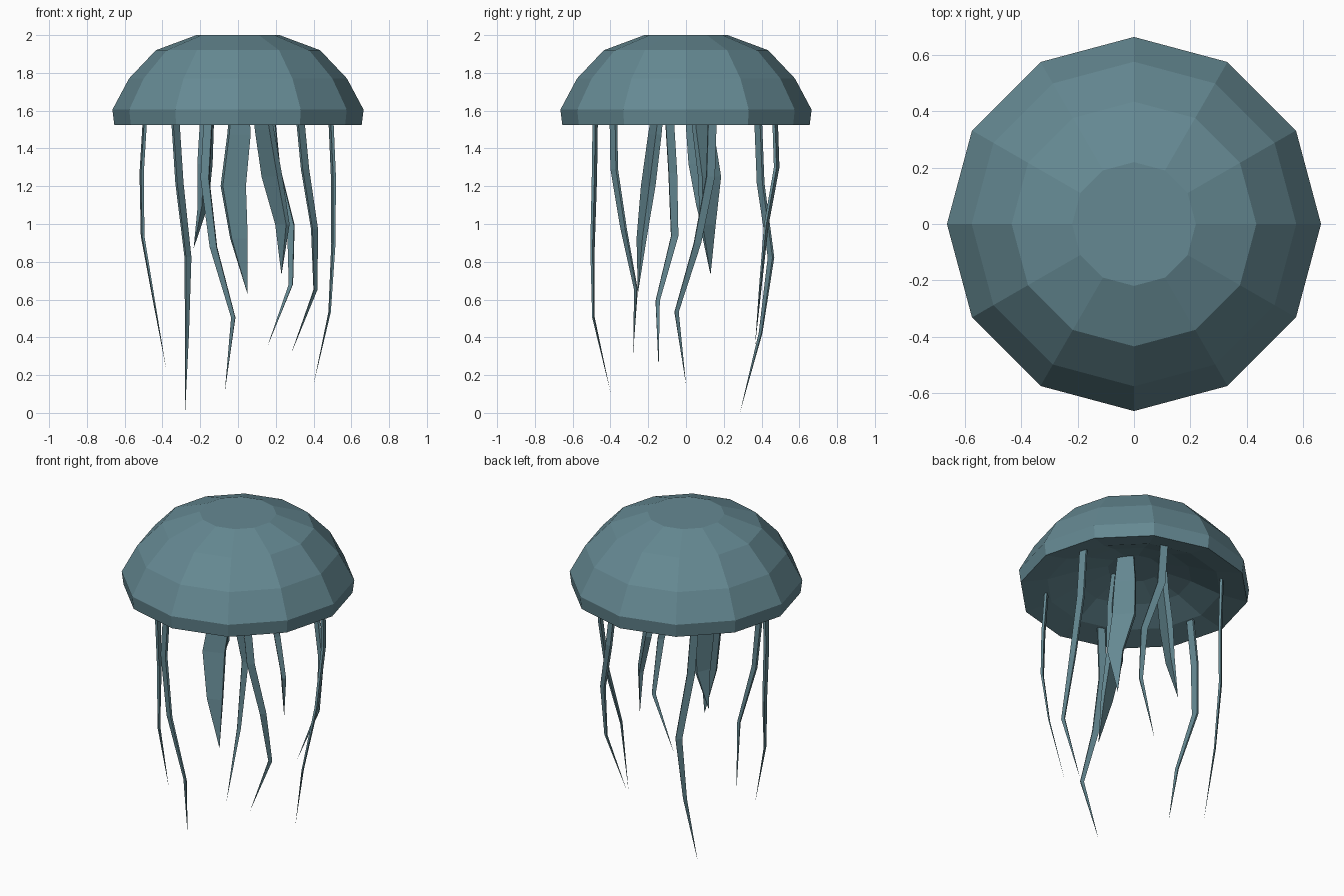
import bpy
import bmesh
from math import atan2, cos, sin, pi, radians
from mathutils import Vector

if "Cube" in bpy.data.objects:
    bpy.data.objects.remove(bpy.data.objects["Cube"], do_unlink=True)

teal = bpy.data.materials.new("muted_teal")
teal.use_nodes = True
colour = (0.13, 0.25, 0.29, 1)
teal.diffuse_color = colour
teal.node_tree.nodes["Principled BSDF"].inputs["Base Color"].default_value = colour


def loft(name, rings, tip=None):
    """Skin a stack of equal rings, closing the start and the end or the tip."""
    bm = bmesh.new()
    loops = [[bm.verts.new(p) for p in ring] for ring in rings]
    n = len(loops[0])
    for low, high in zip(loops, loops[1:]):
        for i in range(n):
            j = (i + 1) % n
            bm.faces.new((low[i], low[j], high[j], high[i]))
    bm.faces.new(loops[0])
    if tip is None:
        bm.faces.new(loops[-1])
    else:
        point = bm.verts.new(tip)
        for i in range(n):
            bm.faces.new((loops[-1][i], loops[-1][(i + 1) % n], point))
    bmesh.ops.recalc_face_normals(bm, faces=bm.faces)
    mesh = bpy.data.meshes.new(name)
    bm.to_mesh(mesh)
    bm.free()
    mesh.materials.append(teal)
    obj = bpy.data.objects.new(name, mesh)
    bpy.context.scene.collection.objects.link(obj)


def circle(radius, z, sides=12):
    return [(radius * cos(2 * pi * i / sides), radius * sin(2 * pi * i / sides), z)
            for i in range(sides)]


# Share of a strand's length at which each joint sits
JOINTS = (0, .24, .485, .735, 1)


def ribbon(name, xs, ys, top, bottom, widths, thickness, angle=None):
    """Tapering flat strand running down through its joints to a point."""
    if angle is None:  # lie along the bell's rim
        angle = atan2(ys[0], xs[0]) + pi / 2
    across = Vector((cos(angle), sin(angle), 0))
    through = Vector((-sin(angle), cos(angle), 0))
    path = [Vector((x, y, top + (bottom - top) * f))
            for x, y, f in zip(xs, ys, JOINTS)]
    rings = []
    for centre, width in zip(path, widths):
        a = across * width / 2
        t = through * thickness * width / max(widths) / 2
        rings.append([centre + a + t, centre - a + t, centre - a - t, centre + a - t])
    loft(name, rings, path[-1])


# Bell: outer dome from the crown to the rim, then the shallow hollow beneath
bell_profile = [(0.22, 2), (0.435, 1.92), (0.577, 1.77), (0.665, 1.605),
                (0.655, 1.525), (0.5, 1.56), (0.33, 1.63), (0.15, 1.68)]
loft("bell", [circle(r, z) for r, z in bell_profile])

# Long thin tentacles around the rim: x path, y path, height of the tip
tentacles = {
    "tentacle_right": ((-.49, -.51, -.505, -.445, -.38), (-.09, -.07, -.06, -.15, -.145), .23),
    "tentacle_back_right": ((-.335, -.31, -.265, -.27, -.28), (.38, .395, .45, .395, .285), 0),
    "tentacle_front_right": ((-.155, -.175, -.13, -.025, -.07), (-.48, -.485, -.495, -.49, -.4), .11),
    "tentacle_front_left": ((.325, .355, .405, .41, .28), (-.385, -.38, -.33, -.265, -.28), .31),
    "tentacle_left": ((.49, .505, .505, .485, .4), (.14, .13, .06, -.05, 0), .15),
    "tentacle_back_left": ((.17, .2, .28, .28, .155), (.47, .48, .425, .395, .365), .35),
}
for name, (xs, ys, tip) in tentacles.items():
    ribbon(name, xs, ys, 1.6, tip, (.045, .045, .038, .022), .015)

# Short broad arms under the middle, with the direction they face
arms = {
    "arm_front": ((.01, .005, -.025, .005, .05), (-.13, -.165, -.2, -.235, -.255), .63, 20),
    "arm_left": ((.11, .14, .18, .235, .23), (.06, .09, .125, .115, .13), .73, 130),
    "arm_right": ((-.16, -.165, -.175, -.185, -.235), (.06, .06, .08, .1, .11), .87, 68),
}
for name, (xs, ys, tip, facing) in arms.items():
    ribbon(name, xs, ys, 1.74, tip, (.085, .12, .13, .09), .035, radians(facing))
